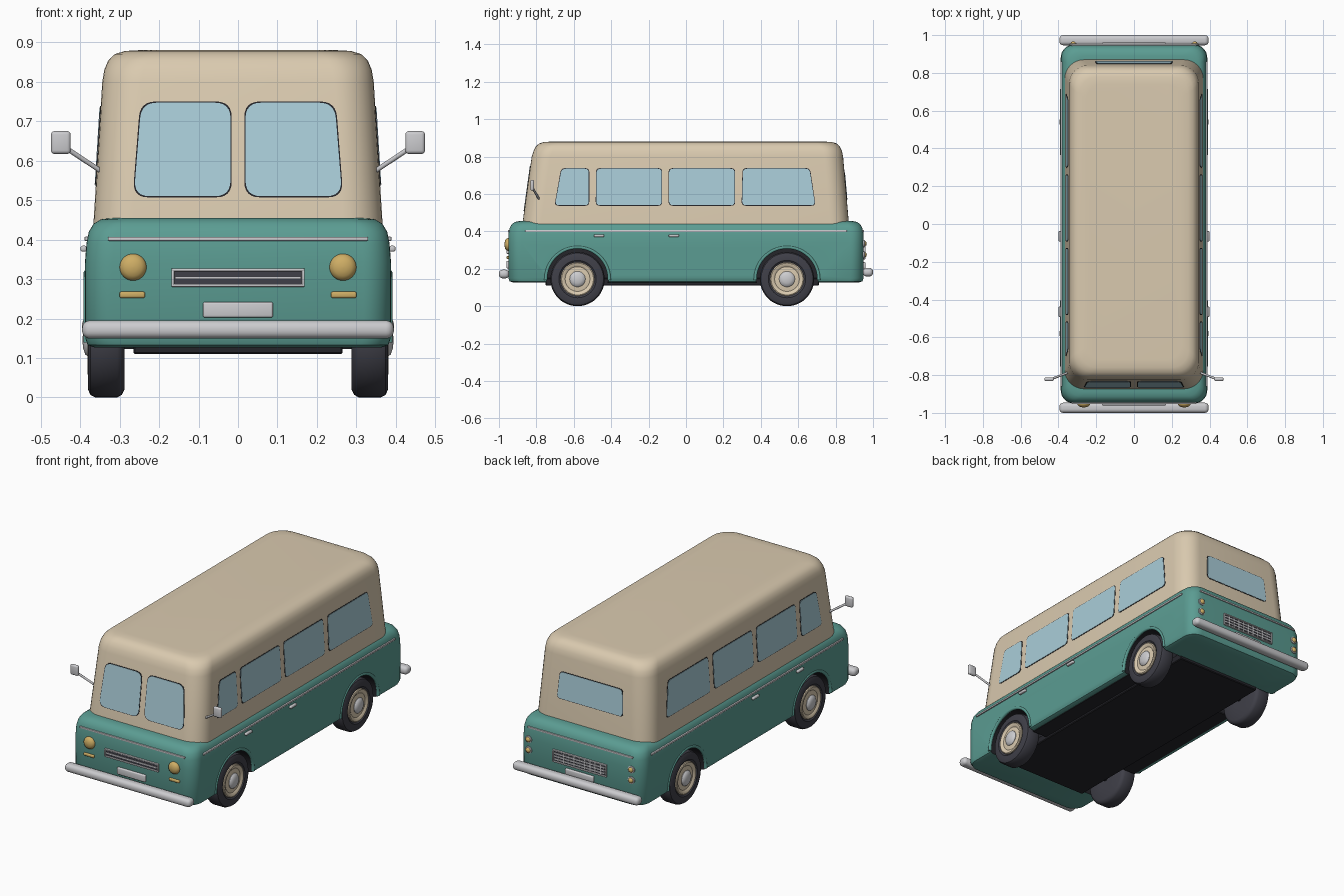
import bpy, bmesh, math
from mathutils import Vector

if "Cube" in bpy.data.objects:
    bpy.data.objects.remove(bpy.data.objects["Cube"])


def material(name, rgb):
    m = bpy.data.materials.new(name)
    m.diffuse_color = (*rgb, 1)
    m.use_nodes = True
    m.node_tree.nodes["Principled BSDF"].inputs["Base Color"].default_value = m.diffuse_color
    return m


TEAL = material("teal paint", (0.105, 0.335, 0.29))
CREAM = material("cream paint", (0.70, 0.59, 0.43))
GLASS = material("pale blue glass", (0.40, 0.61, 0.69))
CHROME = material("chrome", (0.60, 0.60, 0.62))
GOLD = material("amber lens", (0.62, 0.42, 0.13))
RUBBER = material("tyre rubber", (0.05, 0.05, 0.065))
BLACK = material("underside black", (0.018, 0.018, 0.023))


def finish(name, bm, mat, smooth=True):
    bmesh.ops.recalc_face_normals(bm, faces=bm.faces)
    me = bpy.data.meshes.new(name)
    bm.to_mesh(me)
    bm.free()
    me.materials.append(mat)
    ob = bpy.data.objects.new(name, me)
    bpy.context.collection.objects.link(ob)
    if smooth:
        shade(ob)
    return ob


def shade(ob):
    bpy.ops.object.select_all(action='DESELECT')
    ob.select_set(True)
    bpy.context.view_layer.objects.active = ob
    bpy.ops.object.shade_smooth_by_angle(angle=math.radians(35))


def loft(name, rings, mat, smooth=True):
    """Skin a stack of equal-length point rings and cap both ends."""
    bm = bmesh.new()
    vs = [[bm.verts.new(p) for p in ring] for ring in rings]
    n = len(vs[0])
    for a, b in zip(vs, vs[1:]):
        for i in range(n):
            j = (i + 1) % n
            bm.faces.new((a[i], a[j], b[j], b[i]))
    bm.faces.new(vs[0])
    bm.faces.new(vs[-1])
    return finish(name, bm, mat, smooth)


def round_rect(hx, y0, y1, r, z, k=8):
    pts = []
    for q, (cx, cy) in enumerate([(hx - r, y1 - r), (r - hx, y1 - r), (r - hx, y0 + r), (hx - r, y0 + r)]):
        for i in range(k + 1):
            a = math.pi / 2 * (q + i / k)
            pts.append((cx + r * math.cos(a), cy + r * math.sin(a), z))
    return pts


def lathe(name, profile, centre, mat, axis, sign, n=40):
    """Turn (radius, offset) pairs about the x or y axis."""
    rings = []
    for r, o in profile:
        ring = []
        for i in range(n):
            a = 2 * math.pi * i / n
            u, w = r * math.cos(a), r * math.sin(a)
            d = (sign * o, u, w) if axis == 'x' else (u, sign * o, w)
            ring.append(Vector(centre) + Vector(d))
        rings.append(ring)
    return loft(name, rings, mat)


def box(name, c, size, mat, bevel=0.0, seg=3):
    bm = bmesh.new()
    bmesh.ops.create_cube(bm, size=1)
    for v in bm.verts:
        v.co = Vector([v.co[i] * size[i] + c[i] for i in range(3)])
    if bevel:
        bmesh.ops.bevel(bm, geom=bm.edges[:], offset=bevel, segments=seg, profile=0.5, affect='EDGES')
    return finish(name, bm, mat)


def tube(name, pts, r, mat):
    cu = bpy.data.curves.new(name, 'CURVE')
    cu.dimensions = '3D'
    cu.bevel_depth, cu.bevel_resolution, cu.use_fill_caps = r, 3, True
    sp = cu.splines.new('POLY')
    sp.points.add(len(pts) - 1)
    for p, co in zip(sp.points, pts):
        p.co = (*co, 1)
    cu.materials.append(mat)
    ob = bpy.data.objects.new(name, cu)
    bpy.context.collection.objects.link(ob)
    return ob


# ---- lower body with wheel arches cut out
body = loft("lower_body", [round_rect(hx, -y, y, 0.07, z) for hx, y, z in [
    (0.365, 0.925, 0.127), (0.381, 0.943, 0.133), (0.387, 0.95, 0.15), (0.388, 0.95, 0.34),
    (0.384, 0.949, 0.39), (0.378, 0.942, 0.42), (0.366, 0.93, 0.44), (0.348, 0.913, 0.451),
    (0.32, 0.89, 0.455)]], TEAL, False)
body.data.materials.append(BLACK)
AXLES = (-0.58, 0.54)
for y in AXLES:
    for s in (1, -1):
        cut = lathe("arch_cutter", [(0.166, 0.25), (0.166, 0.5)], (0, y, 0.145), TEAL, 'x', s, 48)
        cut.data.materials.append(BLACK)
        for p in cut.data.polygons:
            p.material_index = 1
        mod = body.modifiers.new("arch", 'BOOLEAN')
        mod.object, mod.operation, mod.solver = cut, 'DIFFERENCE', 'EXACT'
        bpy.context.view_layer.objects.active = body
        bpy.ops.object.modifier_apply(modifier=mod.name)
        bpy.data.objects.remove(cut)
shade(body)

# ---- cabin and roof
Z0, Z1 = 0.43, 0.80
loft("cabin", [round_rect(hx, y0, y1, r, z) for hx, y0, y1, r, z in [
    (0.367, -0.876, 0.872, 0.10, Z0), (0.344, -0.825, 0.84, 0.10, Z1), (0.339, -0.815, 0.834, 0.10, 0.83),
    (0.329, -0.803, 0.822, 0.10, 0.854), (0.312, -0.785, 0.805, 0.10, 0.870),
    (0.287, -0.76, 0.78, 0.09, 0.878), (0.25, -0.72, 0.74, 0.08, 0.88)]], CREAM)


# ---- windows that lie on the sloping cabin walls
def wall(a, b, z):
    return a + (b - a) * (z - Z0) / (Z1 - Z0)


def on_side(s):
    return lambda u, z, d: (s * (wall(0.367, 0.344, z) + d), u, z)


def on_front(u, z, d):
    return (u, wall(-0.876, -0.825, z) - d, z)


def on_back(u, z, d):
    return (u, wall(0.872, 0.84, z) + d, z)


def window(name, corners, place, r=0.03):
    for part, grow, d, mat in (("seal", 0.003, 0.0015, BLACK), ("glass", 0, 0.003, GLASS)):
        mid = sum((Vector(c) for c in corners), Vector((0, 0))) / 4
        cs = [Vector(c) + Vector([math.copysign(grow, c[i] - mid[i]) for i in (0, 1)]) for c in corners]
        outline = []
        for i, c in enumerate(cs):
            a = c + (cs[i - 1] - c).normalized() * r
            b = c + (cs[(i + 1) % 4] - c).normalized() * r
            for k in range(7):
                t = k / 6
                outline.append(a * (1 - t) ** 2 + c * 2 * t * (1 - t) + b * t * t)
        loft(f"{name}_{part}", [[place(p.x, p.y, o) for p in outline] for o in (-0.004, d)], mat, False)


for s in (1, -1):
    window("windscreen", [(s * 0.019, 0.51), (s * 0.264, 0.51), (s * 0.245, 0.747), (s * 0.019, 0.747)], on_front, 0.04)
    for b0, b1, t0, t1 in [(-0.70, -0.52, -0.665, -0.52), (-0.48, -0.13, -0.478, -0.13),
                           (-0.09, 0.26, -0.09, 0.26), (0.30, 0.69, 0.305, 0.66)]:
        window("side_window", [(b0, 0.54), (b1, 0.54), (t1, 0.735), (t0, 0.735)], on_side(s), 0.022)
window("rear_window", [(-0.205, 0.57), (0.205, 0.57), (0.195, 0.715), (-0.195, 0.715)], on_back, 0.022)

# ---- underside
box("floor_pan", (0, -0.02, 0.13), (0.53, 1.46, 0.04), BLACK, 0.004, 1)
box("underside_panel", (0, -0.02, 0.127), (0.71, 0.80, 0.008), BLACK)
for y in AXLES:
    tube("axle", [(-0.30, y, 0.145), (0.30, y, 0.145)], 0.018, BLACK)

# ---- wheels and arch lips
for y in AXLES:
    for s in (1, -1):
        c = (0, y, 0.145)
        lathe("tyre", [(0.05, 0.288), (0.125, 0.288), (0.138, 0.294), (0.145, 0.306), (0.145, 0.362),
                       (0.139, 0.374), (0.125, 0.38), (0.100, 0.38), (0.09, 0.372)], c, RUBBER, 'x', s, 48)
        lathe("wheel_rim", [(0.09, 0.36), (0.09, 0.379), (0.085, 0.382), (0.074, 0.38), (0.066, 0.374),
                            (0.04, 0.378)], c, CREAM, 'x', s)
        lathe("hub_cap", [(0.042, 0.37), (0.042, 0.380), (0.036, 0.387), (0.022, 0.392), (0.006, 0.394)],
              c, CHROME, 'x', s, 28)
        arc = [math.radians(-2 + 184 * i / 32) for i in range(33)]
        tube("arch_lip", [(s * 0.383, y + 0.17 * math.cos(a), 0.145 + 0.17 * math.sin(a)) for a in arc], 0.009, TEAL)

# ---- bumpers
for s, z in ((-1, 0.172), (1, 0.182)):
    box("bumper", (0, s * 0.973, z), (0.79, 0.054, 0.046), CHROME, 0.02, 5)
    for x in (-0.2, 0.2):
        box("bumper_bracket", (x, s * 0.945, z), (0.03, 0.03, 0.025), CHROME)

# ---- chrome waist trim and door handles
for s in (1, -1):
    box("side_trim", (s * 0.383, 0, 0.402), (0.012, 1.72, 0.011), CHROME, 0.003, 2)
    box("end_trim", (0, s * 0.947, 0.402), (0.66, 0.012, 0.010), CHROME, 0.003, 2)
    for y in (-0.465, -0.065):
        box("door_handle", (s * 0.391, y, 0.377), (0.016, 0.055, 0.015), CHROME, 0.005)

# ---- lamps
dome = [(1, -0.01), (1, 0.004), (0.9, 0.011), (0.65, 0.018), (0.3, 0.021), (0.06, 0.022)]
for s in (1, -1):
    lathe("headlight", [(0.034 * r, o) for r, o in dome], (s * 0.266, -0.949, 0.33), GOLD, 'y', -1, 32)
    box("indicator", (s * 0.268, -0.951, 0.26), (0.065, 0.016, 0.016), GOLD, 0.005)
    for z in (0.335, 0.275):
        lathe("tail_lamp_rim", [(0.020, -0.01), (0.020, 0.005), (0.015, 0.007)], (s * 0.322, 0.949, z), CHROME, 'y', 1, 24)
        lathe("tail_lamp", [(0.015 * r, o * 0.7) for r, o in dome], (s * 0.322, 0.951, z), GOLD, 'y', 1, 24)


# ---- grilles and plates
def grille(name, s, z0, z1, bars, uprights=0):
    zm, h, y = (z0 + z1) / 2, z1 - z0, s * 0.952
    box(name + "_back", (0, s * 0.95, zm), (0.33, 0.006, h), RUBBER)
    for z in (z0, z1):
        box(name + "_frame", (0, y, z), (0.338, 0.016, 0.008), CHROME, 0.003, 2)
    for x in (-0.165, 0.165):
        box(name + "_frame", (x, y, zm), (0.008, 0.016, h), CHROME, 0.003, 2)
    for i in range(bars):
        box(name + "_bar", (0, y, z0 + h * (i + 1) / (bars + 1)), (0.32, 0.010, 0.007), CHROME)
    for i in range(uprights):
        box(name + "_upright", (-0.165 + 0.33 * (i + 1) / (uprights + 1), y, zm), (0.006, 0.010, h), CHROME)


grille("front_grille", -1, 0.284, 0.323, 1)
grille("rear_vent", 1, 0.255, 0.318, 3, 9)
box("front_plate", (0, -0.952, 0.222), (0.178, 0.018, 0.04), CHROME, 0.006)
box("rear_plate", (0, 0.952, 0.218), (0.178, 0.018, 0.034), CHROME, 0.006)

# ---- door mirrors
for s in (1, -1):
    tube("mirror_arm", [(s * 0.345, -0.785, 0.572), (s * 0.43, -0.818, 0.628)], 0.006, CHROME)
    box("mirror_head", (s * 0.449, -0.822, 0.646), (0.05, 0.02, 0.058), CHROME, 0.009)
